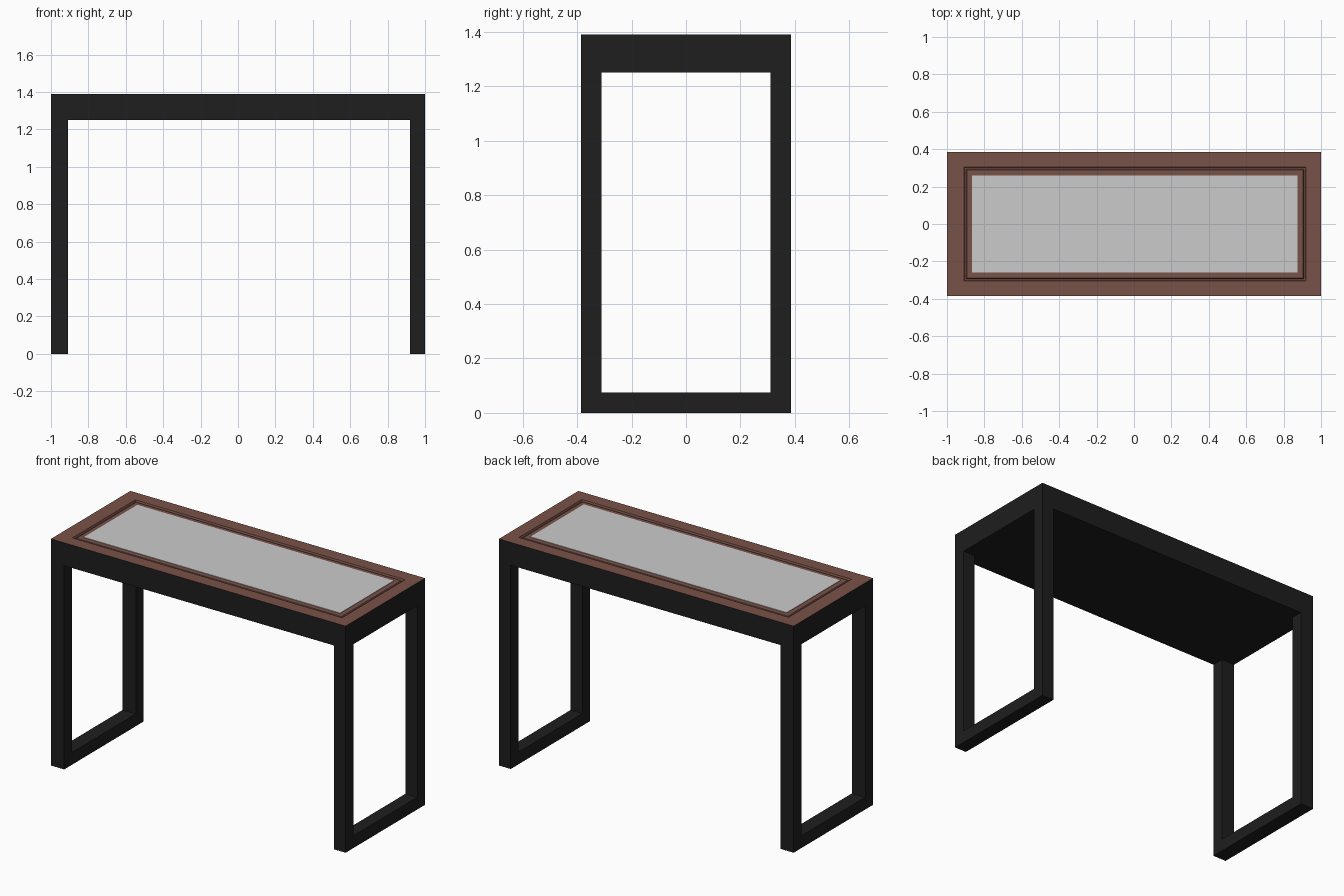
import bpy, bmesh

if "Cube" in bpy.data.objects:
    bpy.data.objects.remove(bpy.data.objects["Cube"])

W, D, H = 1.0, 0.385, 1.39      # half width, half depth, height
APRON_Z = 1.25                  # underside of the table top


def material(name, colour):
    m = bpy.data.materials.new(name)
    m.diffuse_color = colour
    m.use_nodes = True
    m.node_tree.nodes["Principled BSDF"].inputs["Base Color"].default_value = m.diffuse_color
    return m


black = material("black_paint", (0.013, 0.013, 0.013, 1))
wood = material("brown_wood", (0.19, 0.085, 0.065, 1))


def finish(bm, name, *mats):
    bmesh.ops.recalc_face_normals(bm, faces=bm.faces)
    me = bpy.data.meshes.new(name)
    bm.to_mesh(me)
    bm.free()
    for m in mats:
        me.materials.append(m)
    ob = bpy.data.objects.new(name, me)
    bpy.context.collection.objects.link(ob)
    return ob


def stacked_rects(name, rings, mats, wood_from=None):
    """Bridge rectangles (x0, x1, half depth, z) and cap both ends."""
    bm = bmesh.new()
    loops = [[bm.verts.new(p) for p in ((x0, -y, z), (x1, -y, z), (x1, y, z), (x0, y, z))]
             for x0, x1, y, z in rings]
    for i, (a, b) in enumerate(zip(loops, loops[1:])):
        for k in range(4):
            f = bm.faces.new((a[k], a[(k + 1) % 4], b[(k + 1) % 4], b[k]))
            f.material_index = int(wood_from is not None and i >= wood_from)
    bm.faces.new(loops[0][::-1])
    top = bm.faces.new(loops[-1])
    top.material_index = int(wood_from is not None)
    return finish(bm, name, *mats)


def leg_frame(name, x0, x1):
    """U-shaped leg: two posts joined by a floor bar."""
    t = 0.075
    pts = [(-D, 0), (D, 0), (D, APRON_Z), (D - t, APRON_Z), (D - t, t),
           (t - D, t), (t - D, APRON_Z), (-D, APRON_Z)]
    bm = bmesh.new()
    face = bm.faces.new([bm.verts.new((x0, y, z)) for y, z in pts])
    out = bmesh.ops.extrude_face_region(bm, geom=[face], use_keep_orig=True)
    moved = [g for g in out["geom"] if isinstance(g, bmesh.types.BMVert)]
    bmesh.ops.translate(bm, verts=moved, vec=(x1 - x0, 0, 0))
    return finish(bm, name, black)


# Table top: black apron, wooden border with a narrow groove and inner trim
stacked_rects("table_top", [
    (-W, W, D, APRON_Z),
    (-W, W, D, H),
    (-0.91, 0.92, 0.305, H),
    (-0.906, 0.916, 0.301, H - 0.012),
    (-0.898, 0.908, 0.293, H - 0.012),
    (-0.894, 0.904, 0.289, H - 0.004),
    (-0.865, 0.875, 0.26, H - 0.004),
], (black, wood), wood_from=1)

# Inset glass panel, flush with the border
stacked_rects("glass_panel", [
    (-0.865, 0.875, 0.26, H - 0.006),
    (-0.865, 0.875, 0.26, H - 0.001),
], ())

# Leg frames at both ends
leg_frame("left_leg_frame", -W, -0.91)
leg_frame("right_leg_frame", 0.92, W)
